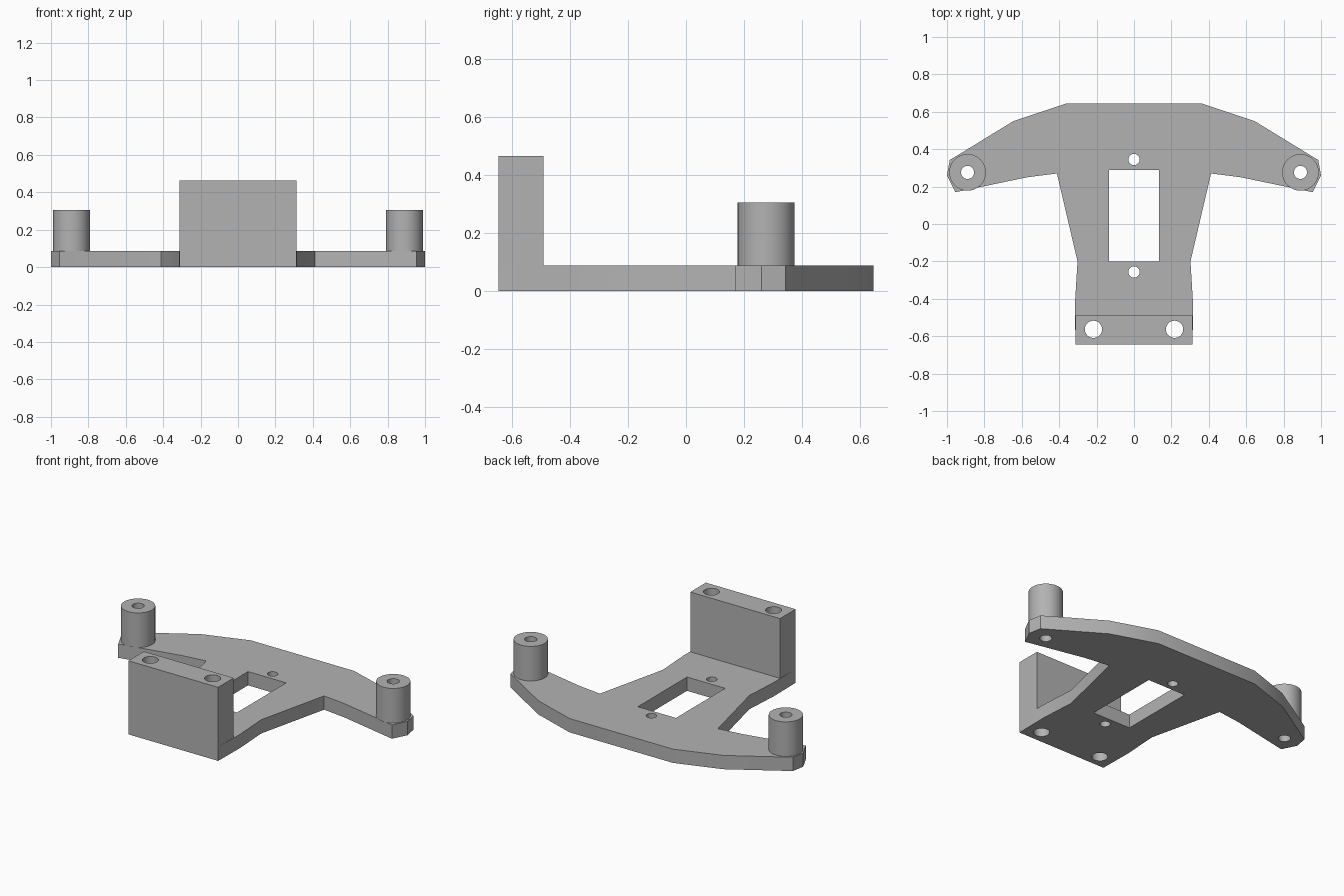
import bpy
import bmesh
from math import cos, sin, pi, radians

cube = bpy.data.objects.get("Cube")
if cube:
    bpy.data.objects.remove(cube, do_unlink=True)

# Single plain grey
grey = bpy.data.materials.new("light grey")
grey.use_nodes = True
COLOUR = (0.45, 0.45, 0.45, 1)
grey.diffuse_color = COLOUR
grey.node_tree.nodes["Principled BSDF"].inputs["Base Color"].default_value = COLOUR


def circle(x, y, r, n=48):
    return [(x + r * cos(2 * pi * i / n), y + r * sin(2 * pi * i / n)) for i in range(n)]


def rect(x0, x1, y0, y1):
    return [(x0, y0), (x1, y0), (x1, y1), (x0, y1)]


def prism(name, loops, z0, z1):
    """Extrude an outline, with the other loops as through holes."""
    curve = bpy.data.curves.new(name + "_profile", "CURVE")
    curve.dimensions = "2D"
    curve.fill_mode = "BOTH"
    curve.extrude = (z1 - z0) / 2
    for loop in loops:
        spline = curve.splines.new("POLY")
        spline.points.add(len(loop) - 1)
        for point, (x, y) in zip(spline.points, loop):
            point.co = (x, y, 0, 1)
        spline.use_cyclic_u = True
    source = bpy.data.objects.new(name + "_profile", curve)
    bpy.context.collection.objects.link(source)
    depsgraph = bpy.context.evaluated_depsgraph_get()
    mesh = bpy.data.meshes.new_from_object(source.evaluated_get(depsgraph))
    bpy.data.objects.remove(source, do_unlink=True)

    # Weld caps to walls and lift into place
    bm = bmesh.new()
    bm.from_mesh(mesh)
    bmesh.ops.remove_doubles(bm, verts=bm.verts, dist=0.0005)
    bmesh.ops.translate(bm, verts=bm.verts, vec=(0, 0, (z0 + z1) / 2))
    bmesh.ops.recalc_face_normals(bm, faces=bm.faces)
    bm.to_mesh(mesh)
    bm.free()
    mesh.name = name
    mesh.materials.clear()
    mesh.materials.append(grey)
    obj = bpy.data.objects.new(name, mesh)
    bpy.context.collection.objects.link(obj)
    bpy.ops.object.select_all(action="DESELECT")
    obj.select_set(True)
    bpy.context.view_layer.objects.active = obj
    bpy.ops.object.shade_smooth_by_angle(angle=radians(30))
    return obj


PLATE_TOP = 0.087
post_hole = {s: circle(s * 0.89, 0.276, 0.035) for s in (-1, 1)}
block_holes = [circle(s * 0.217, -0.563, 0.046) for s in (-1, 1)]

# Base plate: mirrored half outline with window and screw holes
half = [(0.36, 0.645), (0.645, 0.55), (0.985, 0.342), (1.0, 0.26), (0.955, 0.17),
        (0.57, 0.25), (0.412, 0.27), (0.302, -0.2), (0.316, -0.43), (0.313, -0.645)]
outline = half + [(-x, y) for x, y in reversed(half)]
window = rect(-0.133, 0.133, -0.2, 0.29)
screw_holes = [circle(0, y, 0.03) for y in (0.345, -0.257)]
prism("base_plate", [outline, window, *screw_holes, *block_holes, *post_hole.values()],
      0, PLATE_TOP)

# Upright block at the front
prism("front_block", [rect(-0.313, 0.313, -0.645, -0.49), *block_holes], PLATE_TOP, 0.464)

# Hollow posts on the arm tips
for side, label in ((-1, "right"), (1, "left")):
    prism(label + "_post", [circle(side * 0.89, 0.276, 0.098), post_hole[side]],
          PLATE_TOP, 0.305)
